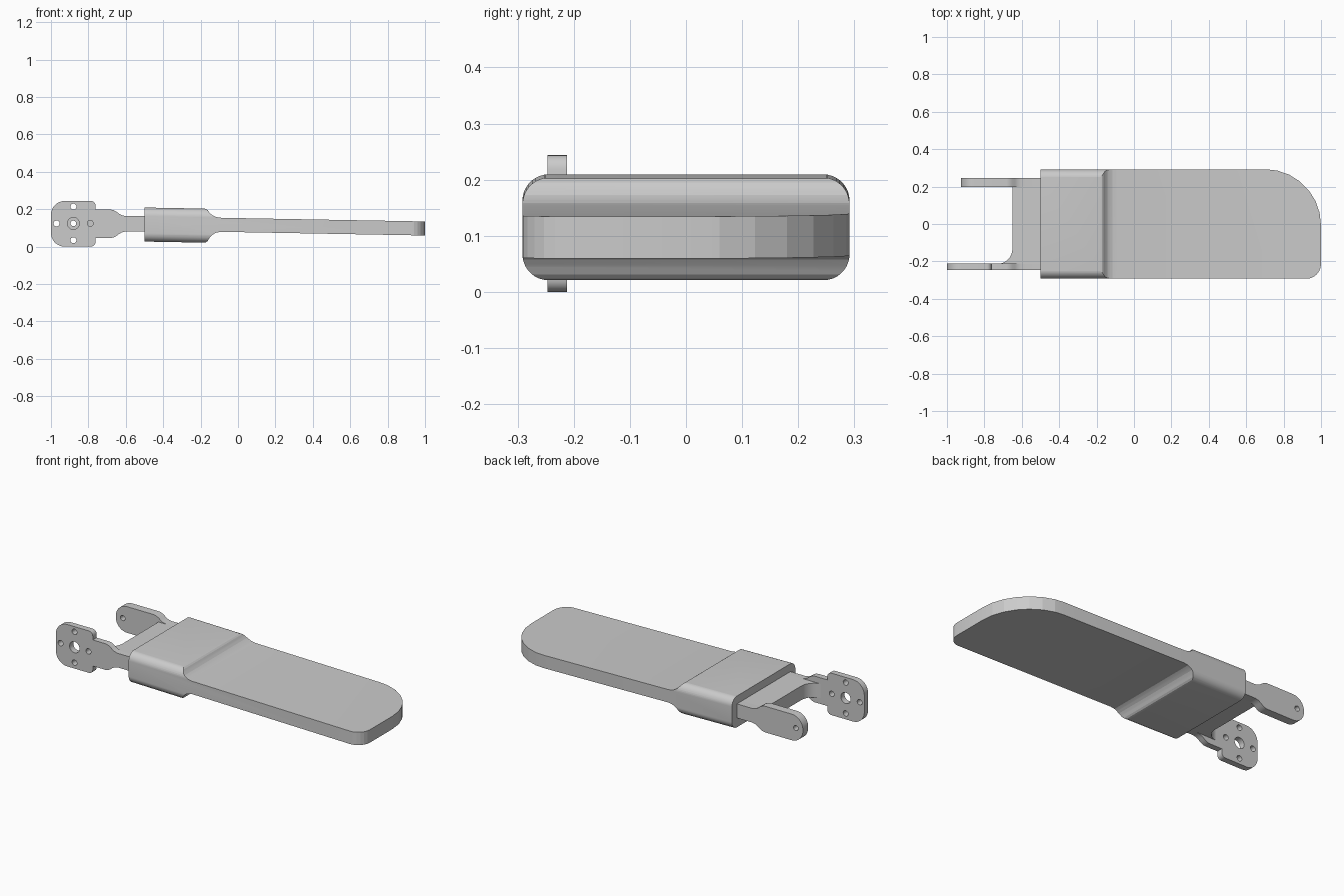
import bpy, bmesh
from math import sin, cos, radians

if "Cube" in bpy.data.objects:
    bpy.data.objects.remove(bpy.data.objects["Cube"])


def arc(cx, cy, r, a0, a1, n=8):
    return [(cx + r * cos(radians(a0 + (a1 - a0) * i / n)),
             cy + r * sin(radians(a0 + (a1 - a0) * i / n))) for i in range(n + 1)]


def prism(name, pts, axis, lo, hi, shear=0.0):
    """Extrude a 2D outline along x (pts = y,z), y (pts = x,z) or z (pts = x,y)."""
    def place(p, h):
        x, y, z = {'x': (h, p[0], p[1]), 'y': (p[0], h, p[1]), 'z': (p[0], p[1], h)}[axis]
        return x, y, z + shear * x
    bm = bmesh.new()
    a = [bm.verts.new(place(p, lo)) for p in pts]
    b = [bm.verts.new(place(p, hi)) for p in pts]
    bm.faces.new(a)
    bm.faces.new(b[::-1])
    for i in range(len(pts)):
        j = (i + 1) % len(pts)
        bm.faces.new((a[i], b[i], b[j], a[j]))
    bmesh.ops.recalc_face_normals(bm, faces=bm.faces)
    me = bpy.data.meshes.new(name)
    bm.to_mesh(me)
    bm.free()
    ob = bpy.data.objects.new(name, me)
    bpy.context.collection.objects.link(ob)
    return ob


def boolean(ob, tool, op):
    bpy.context.view_layer.objects.active = ob
    m = ob.modifiers.new("cut", 'BOOLEAN')
    m.operation, m.object, m.solver = op, tool, 'EXACT'
    bpy.ops.object.modifier_apply(modifier=m.name)
    bpy.data.objects.remove(tool)


def smooth(ob, angle):
    bpy.ops.object.select_all(action='DESELECT')
    ob.select_set(True)
    bpy.context.view_layer.objects.active = ob
    bpy.ops.object.shade_smooth_by_angle(angle=radians(angle))


# blade and sleeve: side profile, trimmed by the plan outline and a rounded section
S, C = -0.018, 0.115          # slope and centre height at x = 0
step = [(-0.5, .085), (-0.18, .085), (-0.17, .083), (-0.162, .077), (-0.153, .065), (-0.143, .055),
        (-0.13, .047), (-0.115, .041), (-0.09, .0375), (1.2, .0375)]
top = [(x, C + h) for x, h in step]
bottom = [(x, C - (h if h < .04 else h + .012 * (h - .0375) / .0475)) for x, h in step]
blade = prism("blade_and_sleeve", top + bottom[::-1], 'y', -0.4, 0.4, S)
plan = ([(-0.7, -0.293)] + arc(0.92, -0.213, 0.08, -90, 0, 6)
        + arc(0.70, -0.007, 0.30, 0, 90, 7) + [(-0.7, 0.293)])
boolean(blade, prism("plan_cutter", plan, 'z', -0.3, 0.5), 'INTERSECT')
W, T, B, R = 0.2915, C + .0855, C - .0975, 0.047
section = (arc(W - R, B + R, R, -90, 0, 9) + arc(W - R, T - R, R, 0, 90, 9)
           + arc(R - W, T - R, R, 90, 180, 9) + arc(R - W, B + R, R, 180, 270, 9))
boolean(blade, prism("section_cutter", section, 'x', -0.8, 1.3, S), 'INTERSECT')
smooth(blade, 11.5)

# fork cross plate with the inner fillet
MID, H = 0.122, 0.041
outline = ([(-0.45, 0.20), (-0.65, 0.20)] + arc(-0.73, -0.133, 0.08, 0, -90, 8)
           + [(-0.45, -0.213)])
plate = prism("fork_plate", outline, 'z', MID - H, MID + H)
smooth(plate, 15)


def arm(name, upper, y0, y1, holes):
    """Arm mirrored about its middle height, with drilled holes."""
    neck = [(-0.68, .076), (-0.665, .073), (-0.65, .065), (-0.637, .055),
            (-0.622, .046), (-0.6, H), (-0.45, H)]
    up = upper + neck
    pts = [(x, MID + h) for x, h in up] + [(x, MID - h) for x, h in reversed(up) if h > 1e-5]
    ob = prism(name, pts, 'y', y0, y1)
    for x, z, r in holes:
        boolean(ob, prism("drill", arc(x, z, r, 0, 345, 23), 'y', y0 - .1, y1 + .1), 'DIFFERENCE')
    smooth(ob, 20)


# front arm with its five-hole mounting plate
head = (arc(-0.927, 0.049, 0.073, 180, 90, 8) + arc(-0.787, 0.097, 0.025, 90, 0, 5)
        + [(-0.762, 0.076)])
arm("front_arm", head, -0.247, -0.212,
    [(-0.88, MID + .002, 0.032)] + [(-0.88 + dx, MID + .002 + dz, 0.016)
     for dx, dz in ((.09, 0), (-.09, 0), (0, .09), (0, -.09))])

# back arm with rounded end and single pivot hole
arm("back_arm", arc(-0.853, 0.004, 0.072, 180, 90, 9), 0.197, 0.246, [(-0.88, MID + .002, 0.015)])
